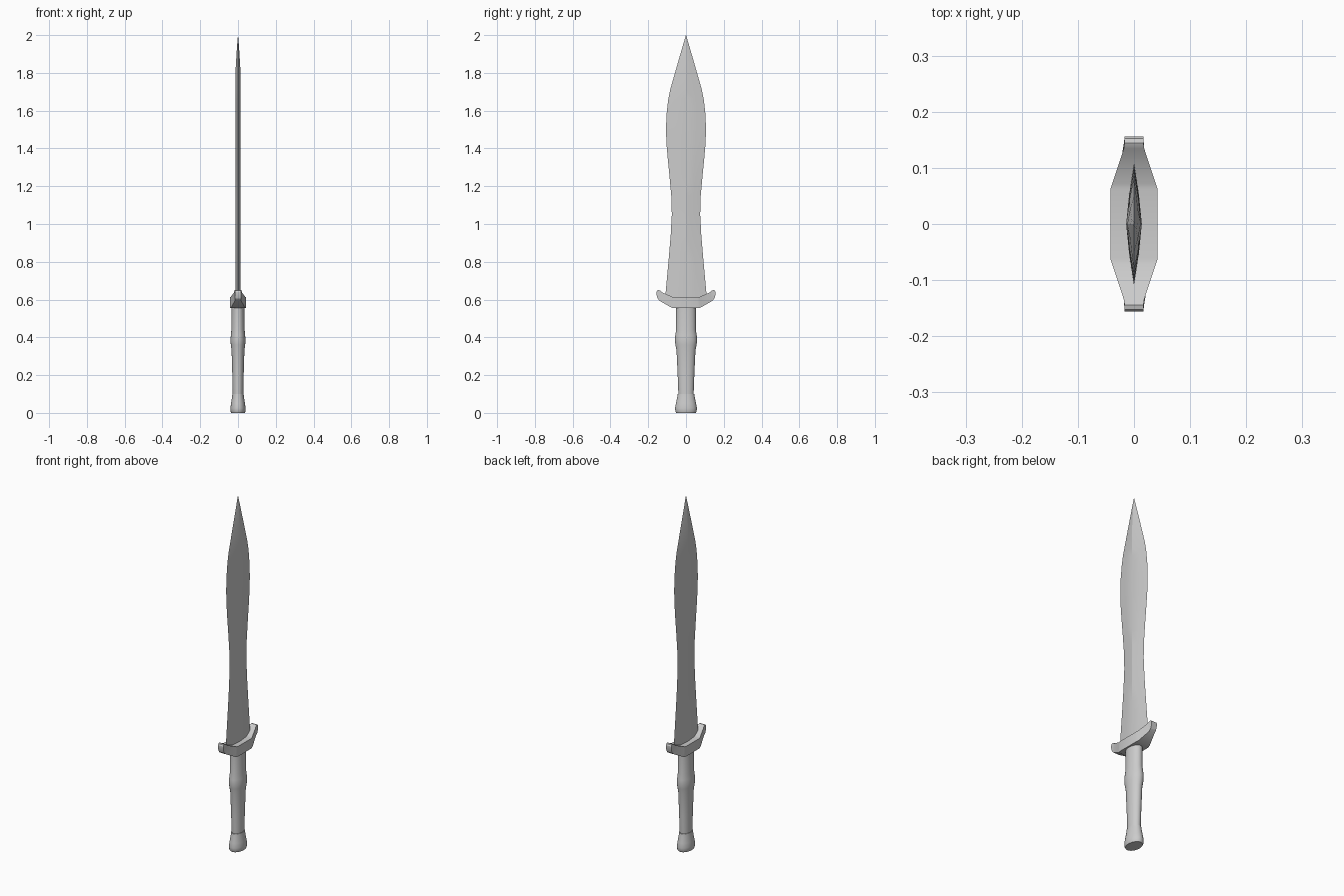
import bpy, bmesh, math

if "Cube" in bpy.data.objects:
    bpy.data.objects.remove(bpy.data.objects["Cube"])


def finish(name, rings, closed_caps=True, angle=30):
    """Skin a stack of equal-length rings and cap both ends."""
    bm = bmesh.new()
    loops = [[bm.verts.new(p) for p in r] for r in rings]
    n = len(loops[0])
    for a, b in zip(loops, loops[1:]):
        for i in range(n):
            j = (i + 1) % n
            bm.faces.new((a[i], a[j], b[j], b[i]))
    bm.faces.new(loops[0][::-1])
    bm.faces.new(loops[-1])
    bmesh.ops.remove_doubles(bm, verts=bm.verts, dist=0.0001)
    bmesh.ops.recalc_face_normals(bm, faces=bm.faces)
    me = bpy.data.meshes.new(name)
    bm.to_mesh(me)
    bm.free()
    ob = bpy.data.objects.new(name, me)
    bpy.context.collection.objects.link(ob)
    bpy.ops.object.select_all(action='DESELECT')
    ob.select_set(True)
    bpy.context.view_layer.objects.active = ob
    bpy.ops.object.shade_smooth_by_angle(angle=math.radians(angle))
    return ob


def oval_lathe(name, profile, sides=24):
    """profile: (z, half width x, half width y)"""
    ang = [2 * math.pi * i / sides for i in range(sides)]
    return finish(name, [[(rx * math.cos(a), ry * math.sin(a), z) for a in ang]
                         for z, rx, ry in profile])


# Leaf-shaped blade: (z, half width, half thickness)
blade = [(0.59, 0.112, 0.014), (0.70, 0.102, 0.014), (0.82, 0.091, 0.014),
         (0.94, 0.081, 0.014), (1.05, 0.075, 0.014), (1.15, 0.078, 0.014),
         (1.25, 0.087, 0.014), (1.34, 0.096, 0.014), (1.42, 0.103, 0.014),
         (1.50, 0.106, 0.014), (1.58, 0.103, 0.014), (1.66, 0.094, 0.014),
         (1.71, 0.084, 0.014), (1.83, 0.050, 0.012), (1.93, 0.021, 0.006),
         (2.00, 0.0005, 0.0004)]
section = [(0, 1), (0.6, 0.5), (1, 0), (0.6, -0.5),
           (0, -1), (-0.6, -0.5), (-1, 0), (-0.6, 0.5)]
finish("blade", [[(sx * t, sy * w, z) for sx, sy in section]
                 for z, w, t in blade], angle=14)


# Crossguard: paired lower/upper points, thinning towards the upturned ends
def guard_half(y):
    k = min(max((abs(y) - 0.062) / 0.076, 0), 1)
    return 0.042 + (0.017 - 0.042) * k


pairs = [((0.062, 0.555), (0.062, 0.612)), ((0.076, 0.557), (0.072, 0.614)),
         ((0.138, 0.592), (0.126, 0.638)), ((0.150, 0.605), (0.134, 0.646)),
         ((0.156, 0.624), (0.144, 0.650)), ((0.156, 0.641), (0.152, 0.648))]
full = [((-b[0], b[1]), (-t[0], t[1])) for b, t in reversed(pairs)] + pairs
rings = []
for (yb, zb), (yt, zt) in full:
    hb, ht = guard_half(yb), guard_half(yt)
    rings.append([(-hb, yb, zb), (hb, yb, zb), (ht, yt, zt), (-ht, yt, zt)])
finish("crossguard", rings, angle=25)

# Oval grip with a swelling
oval_lathe("grip", [(0.09, 0.028, 0.040), (0.20, 0.030, 0.044),
                    (0.33, 0.034, 0.050), (0.36, 0.038, 0.056),
                    (0.385, 0.040, 0.059), (0.41, 0.038, 0.057),
                    (0.44, 0.035, 0.052), (0.56, 0.034, 0.052)])

# Flared pommel
oval_lathe("pommel", [(0.0, 0.036, 0.052), (0.007, 0.039, 0.056),
                      (0.025, 0.040, 0.058), (0.05, 0.037, 0.053),
                      (0.08, 0.032, 0.047), (0.10, 0.030, 0.044)])
